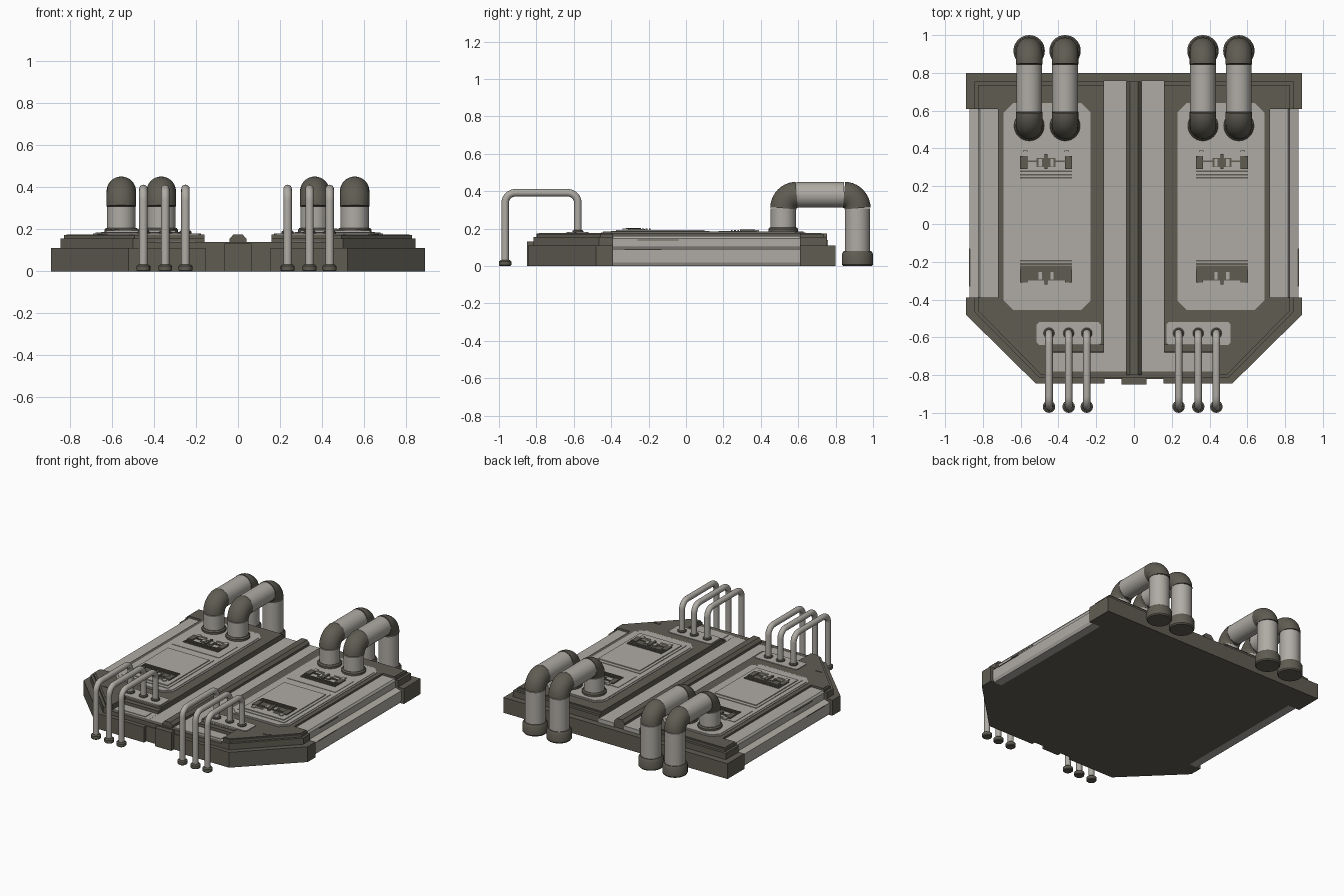
import bpy, bmesh, math
from mathutils import Vector

if "Cube" in bpy.data.objects:
    bpy.data.objects.remove(bpy.data.objects["Cube"])


def material(name, rgb):
    m = bpy.data.materials.new(name)
    m.diffuse_color = (*rgb, 1)
    m.use_nodes = True
    m.node_tree.nodes["Principled BSDF"].inputs["Base Color"].default_value = m.diffuse_color
    return m


DARK = material("dark_olive_grey", (0.115, 0.108, 0.085))
LIGHT = material("light_warm_grey", (0.43, 0.41, 0.375))


def finish(bm, name, mat, smooth=False):
    bmesh.ops.recalc_face_normals(bm, faces=bm.faces[:])
    me = bpy.data.meshes.new(name)
    bm.to_mesh(me)
    bm.free()
    me.materials.append(mat)
    if smooth:
        me.shade_smooth()
        me.set_sharp_from_angle(angle=math.radians(35))
    ob = bpy.data.objects.new(name, me)
    bpy.context.collection.objects.link(ob)
    return ob


def prism(name, pts, a, b, mat, axis="z", sx=1):
    """Extrude a profile: (x, y) along z, or (x, z) along y. sx mirrors x."""
    bm = bmesh.new()
    conv = (lambda p, t: (sx * p[0], p[1], t)) if axis == "z" else (lambda p, t: (sx * p[0], t, p[1]))
    lo = [bm.verts.new(conv(p, a)) for p in pts]
    hi = [bm.verts.new(conv(p, b)) for p in pts]
    bm.faces.new(lo)
    bm.faces.new(hi)
    n = len(pts)
    for i in range(n):
        j = (i + 1) % n
        bm.faces.new((lo[i], lo[j], hi[j], hi[i]))
    return finish(bm, name, mat)


def rect(x0, x1, y0, y1, c=0.0):
    if not c:
        return [(x0, y0), (x1, y0), (x1, y1), (x0, y1)]
    return [(x0 + c, y0), (x1 - c, y0), (x1, y0 + c), (x1, y1 - c),
            (x1 - c, y1), (x0 + c, y1), (x0, y1 - c), (x0, y0 + c)]


def box(name, x0, x1, y0, y1, z0, z1, mat, sx=1, c=0.0):
    return prism(name, rect(x0, x1, y0, y1, c), z0, z1, mat, sx=sx)


def tube(name, x, path, r, mat, sides=32):
    """Sweep a circle along a (y, z) path; r is one radius or one per point."""
    bm = bmesh.new()
    rs = r if isinstance(r, list) else [r] * len(path)
    rings = []
    for i, p in enumerate(path):
        a, b = path[max(i - 1, 0)], path[min(i + 1, len(path) - 1)]
        t = Vector((0, b[0] - a[0], b[1] - a[1])).normalized()
        side = Vector((1, 0, 0)).cross(t)
        rings.append([bm.verts.new(Vector((x, *p)) + rs[i] * (
            math.cos(k * math.tau / sides) * Vector((1, 0, 0)) + math.sin(k * math.tau / sides) * side))
            for k in range(sides)])
    for A, B in zip(rings, rings[1:]):
        for k in range(sides):
            j = (k + 1) % sides
            bm.faces.new((A[k], A[j], B[j], B[k]))
    bm.faces.new(rings[0])
    bm.faces.new(rings[-1])
    return finish(bm, name, mat, True)


def arc(cy, cz, r, a0, a1, n=10):
    return [(cy + r * math.cos(math.radians(a0 + (a1 - a0) * i / n)),
             cz + r * math.sin(math.radians(a0 + (a1 - a0) * i / n))) for i in range(n + 1)]


# base slab, front notches beside the centre block
half = [(0.065, -0.85), (0.065, -0.82), (0.155, -0.82), (0.155, -0.845), (0.52, -0.845), (0.89, -0.48),
        (0.89, -0.39), (0.80, -0.39), (0.80, 0.61), (0.89, 0.61), (0.89, 0.80)]
prism("base_slab", half + [(-x, y) for x, y in reversed(half)], 0, 0.11, DARK)
box("front_centre_block", -0.065, 0.065, -0.85, -0.77, 0.10, 0.132, DARK)
box("front_lip", -0.44, 0.44, -0.815, -0.78, 0.10, 0.14, DARK)

# centre channel and ridge
prism("centre_ridge", [(-0.04, 0.10), (0.04, 0.10), (0.04, 0.155), (0.022, 0.175), (-0.022, 0.175),
                       (-0.04, 0.155)], -0.80, 0.755, DARK, "y")


def latch(cx, cy, f, z, bed, s):
    """Small toothed mechanism, f flips it front to back."""
    def part(name, u0, u1, v0, v1, h, mat):
        y0, y1 = sorted((cy + f * v0, cy + f * v1))
        box("latch_" + name, cx + u0, cx + u1, y0, y1, z - 0.002, z + h, mat, s)
    if bed:
        part("bed", -0.138, 0.138, -0.045, 0.035, 0.003, DARK)
    for v in (-0.075, -0.058, -0.04):
        part("bar", -0.138, 0.138, v, v + 0.009, 0.006, DARK)
    part("link", -0.12, 0.12, 0.012, 0.022, 0.006, DARK)
    part("core", -0.05, 0.05, -0.012, 0.035, 0.005, DARK)
    part("pin", -0.008, 0.008, -0.025, 0.055, 0.009, DARK)
    for u in (-1, 1):
        a, b = sorted((u * 0.1, u * 0.138))
        part("bracket", a, b, -0.025, 0.045, 0.008, DARK)
        a, b = sorted((u * 0.022, u * 0.04))
        part("clip", a, b, -0.01, 0.03, 0.008, LIGHT)
        part("tooth", u * 0.07 - 0.03, u * 0.07 + 0.03, 0.05, 0.062, 0.006, LIGHT)
        part("tooth_tip", u * 0.11 - 0.012, u * 0.11 + 0.012, 0.045, 0.075, 0.006, LIGHT)


def deck_outline(d):
    return [(0.16, -0.64), (0.44, -0.64), (0.44, -0.815 + d), (0.50 - 0.4 * d, -0.815 + d),
            (0.845 - d, -0.465 + 0.4 * d), (0.845 - d, -0.39), (0.72, -0.39), (0.72, 0.61),
            (0.845 - d, 0.61), (0.845 - d, 0.755 - d), (0.16, 0.755 - d)]


for s in (-1, 1):
    box("channel_floor", 0.038, 0.162, -0.78, 0.76, 0.10, 0.139, LIGHT, s)
    # stepped dark deck
    prism("deck_lower", deck_outline(0), 0.10, 0.155, DARK, sx=s)
    prism("deck_upper", deck_outline(0.018), 0.15, 0.172, DARK, sx=s)
    prism("deck_top", deck_outline(0.03), 0.17, 0.176, DARK, sx=s)
    prism("deck_groove_rib", [(0.62, -0.60), (0.66, -0.60), (0.67, -0.585), (0.62, -0.585)],
          0.17, 0.179, DARK, sx=s)
    # front step under the hoses
    box("front_step", 0.16, 0.44, -0.68, -0.78, 0.10, 0.14, LIGHT, s)
    box("front_step_riser", 0.16, 0.44, -0.675, -0.635, 0.10, 0.158, DARK, s)
    box("front_step_tile", 0.20, 0.40, -0.765, -0.695, 0.135, 0.144, LIGHT, s)
    # light side rails
    prism("side_rail", [(0.80, 0), (0.86, 0), (0.87, 0.02), (0.87, 0.09), (0.825, 0.102), (0.825, 0.148),
                        (0.815, 0.162), (0.71, 0.162), (0.71, 0.10), (0.80, 0.10)],
          -0.39, 0.61, LIGHT, "y", s)
    box("rail_slot_upper", 0.82, 0.827, -0.26, -0.04, 0.136, 0.142, DARK, s)
    box("rail_slot_lower", 0.865, 0.873, -0.33, -0.13, 0.086, 0.091, DARK, s)
    # hatch panel with raised plates
    box("hatch_panel", 0.23, 0.69, -0.455, 0.64, 0.17, 0.180, LIGHT, s, 0.05)
    box("hatch_panel_top", 0.242, 0.678, -0.443, 0.628, 0.178, 0.184, LIGHT, s, 0.046)
    box("hatch_frame", 0.277, 0.647, -0.40, 0.125, 0.18, 0.188, LIGHT, s)
    box("hatch_plate", 0.297, 0.627, -0.375, 0.10, 0.18, 0.194, LIGHT, s)
    box("latch_plate", 0.272, 0.652, 0.175, 0.38, 0.18, 0.187, LIGHT, s)
    latch(0.465, 0.315, 1, 0.187, False, s)
    latch(0.465, -0.265, -1, 0.194, True, s)

    # large pipes
    for px in (0.365, 0.555):
        x, r, b = s * px, 0.068, 0.072
        ya, yb, zt = 0.52, 0.917, 0.381
        tube("pipe_rear_leg", x, [(yb, 0.05), (yb, zt - b)], r, LIGHT)
        tube("pipe_span", x, [(ya + b, zt), (yb - b, zt)], r, LIGHT)
        tube("pipe_deck_leg", x, [(ya, 0.18), (ya, zt - b)], r, LIGHT)
        tube("pipe_rear_elbow", x, arc(yb - b, zt - b, b, 0, 90), 0.070, DARK)
        tube("pipe_deck_elbow", x, arc(ya + b, zt - b, b, 90, 180), 0.070, DARK)
        tube("pipe_rear_collar", x, [(yb, 0), (yb, 0.008), (yb, 0.065), (yb, 0.08)],
             [0.077, 0.083, 0.083, 0.074], DARK)
        tube("pipe_deck_collar", x, [(ya, 0.175), (ya, 0.198), (ya, 0.207)], [0.08, 0.08, 0.072], DARK)

# thin hoses: the two sets repeat rather than mirror
for ox in (0, 0.686):
    box("hose_plate", -0.515 + ox, -0.175 + ox, -0.64, -0.52, 0.15, 0.181, LIGHT, c=0.012)
    for hx in (-0.45, -0.346, -0.25):
        x = hx + ox
        ya, yb, zt, b = -0.967, -0.578, 0.392, 0.055
        path = [(ya, 0.01)] + arc(ya + b, zt - b, b, 180, 90, 8) + arc(yb - b, zt - b, b, 90, 0, 8) + [(yb, 0.17)]
        tube("hose", x, path, 0.02, LIGHT, 16)
        tube("hose_foot", x, [(ya, 0), (ya, 0.005), (ya, 0.025), (ya, 0.032)], [0.028, 0.033, 0.033, 0.024], DARK, 16)
        tube("hose_socket", x, [(yb, 0.175), (yb, 0.188), (yb, 0.193)], [0.029, 0.029, 0.023], DARK, 16)
